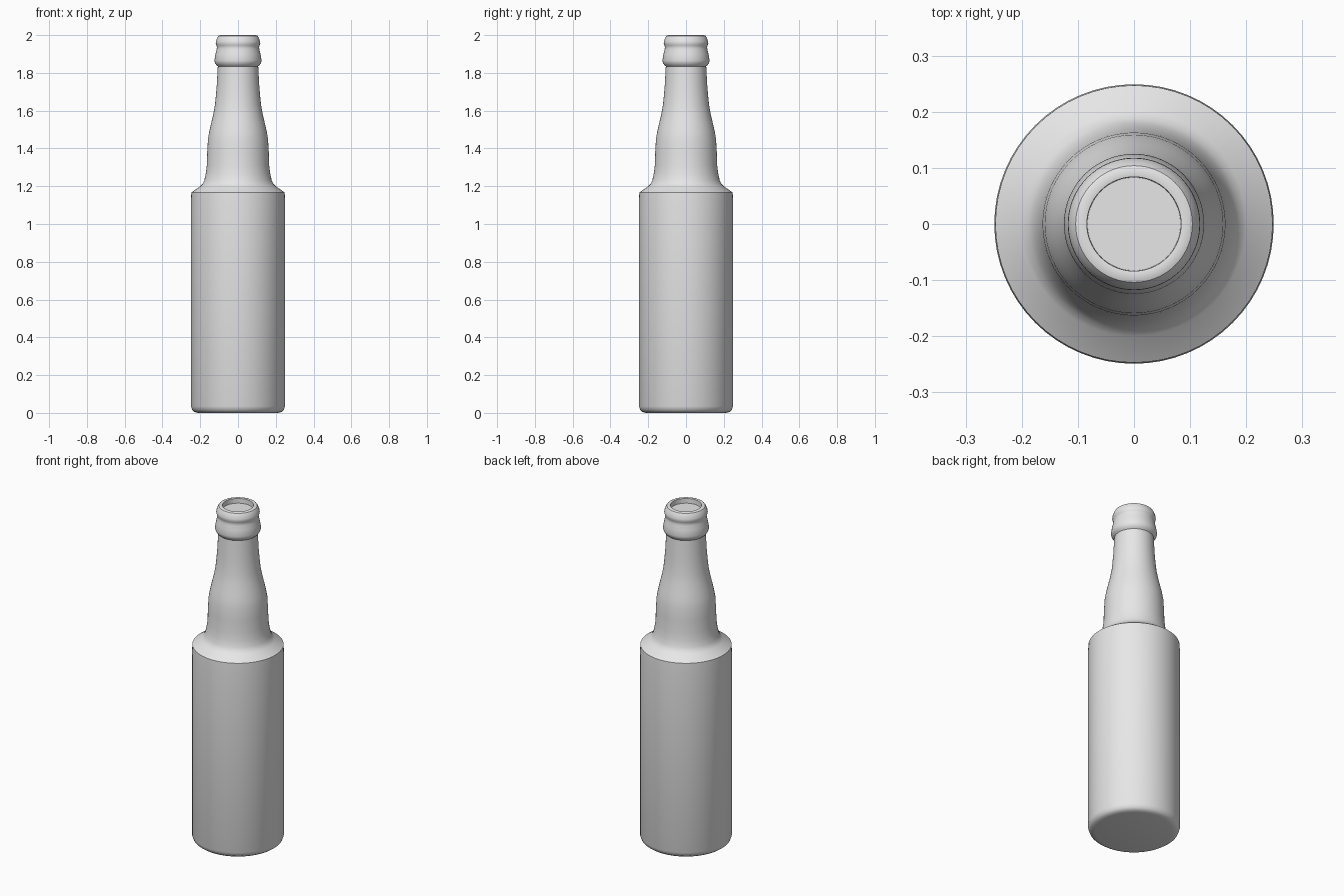
import bpy
import bmesh
from math import radians
from mathutils import Matrix, Vector

cube = bpy.data.objects.get("Cube")
if cube:
    bpy.data.objects.remove(cube, do_unlink=True)

SEGMENTS = 64

grey = bpy.data.materials.new("light grey")
grey.use_nodes = True
colour = (0.8, 0.8, 0.8, 1)
grey.diffuse_color = colour
grey.node_tree.nodes["Principled BSDF"].inputs["Base Color"].default_value = colour


def lathe(name, profile):
    """Spin a (radius, height) profile about z; ends on the axis are closed."""
    bm = bmesh.new()
    verts = [bm.verts.new((r, 0, z)) for r, z in profile]
    edges = [bm.edges.new(pair) for pair in zip(verts, verts[1:])]
    bmesh.ops.spin(bm, geom=verts + edges, cent=(0, 0, 0), axis=(0, 0, 1),
                   angle=radians(360), steps=SEGMENTS)
    bmesh.ops.remove_doubles(bm, verts=bm.verts, dist=0.0005)
    bmesh.ops.recalc_face_normals(bm, faces=bm.faces)
    mesh = bpy.data.meshes.new(name)
    bm.to_mesh(mesh)
    bm.free()
    mesh.materials.append(grey)
    obj = bpy.data.objects.new(name, mesh)
    bpy.context.collection.objects.link(obj)
    bpy.ops.object.select_all(action="DESELECT")
    obj.select_set(True)
    bpy.context.view_layer.objects.active = obj
    bpy.ops.object.shade_smooth_by_angle(angle=radians(35))
    return obj


# Rounded base and straight body
base = [(0, 0), (0.21, 0), (0.229, 0.004), (0.242, 0.014), (0.249, 0.035)]
body = [(0.249, 1.12), (0.247, 1.167)]
# Sloped shoulder and swelling neck
shoulder = [(0.2, 1.2), (0.188, 1.212), (0.179, 1.23), (0.171, 1.265)]
neck = [(0.165, 1.31), (0.163, 1.38), (0.159, 1.45), (0.152, 1.49),
        (0.143, 1.53), (0.131, 1.58), (0.122, 1.63), (0.116, 1.69),
        (0.112, 1.74), (0.107, 1.835)]
# Collar ring, groove and lip
collar = [(0.115, 1.842), (0.122, 1.853), (0.125, 1.866),
          (0.119, 1.9), (0.113, 1.925), (0.111, 1.937)]
lip = [(0.114, 1.945), (0.118, 1.957), (0.117, 1.966),
       (0.111, 1.985), (0.104, 1.996), (0.094, 2), (0.084, 1.998)]
# Shallow recess inside the mouth
mouth = [(0.083, 1.97), (0, 1.97)]

lathe("bottle", base + body + shoulder + neck + collar + lip + mouth)
